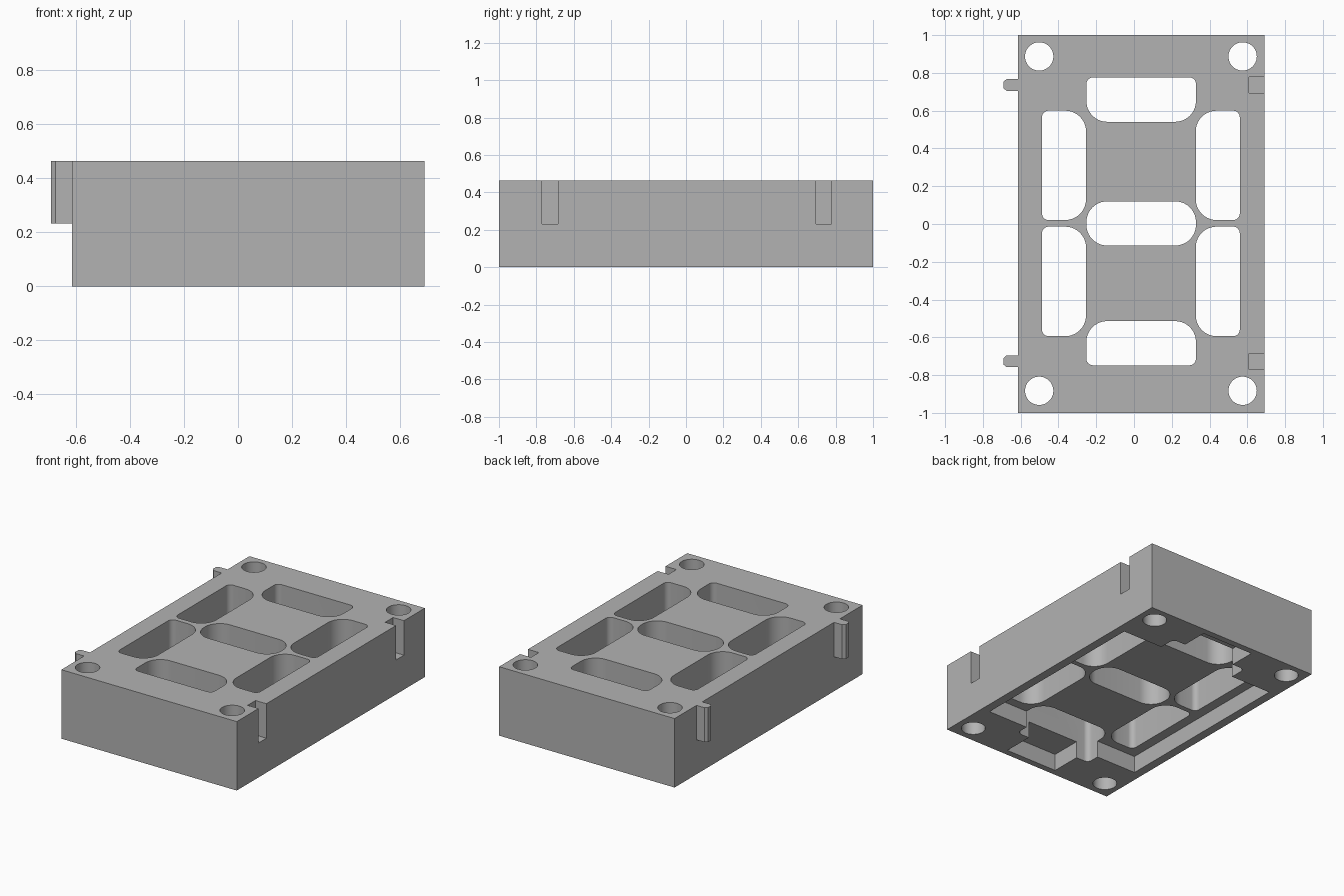
import bpy, bmesh
from math import sin, cos, pi, radians

cube = bpy.data.objects.get("Cube")
if cube:
    bpy.data.objects.remove(cube, do_unlink=True)

grey = bpy.data.materials.new("plain grey")
grey.use_nodes = True
COLOUR = (0.45, 0.45, 0.45, 1)
grey.diffuse_color = COLOUR
grey.node_tree.nodes["Principled BSDF"].inputs["Base Color"].default_value = COLOUR

HEIGHT = 0.464
CX, CY = 0.038, 0.013      # centre of the body in x, of the windows in y
LEFT, RIGHT = -0.615, 0.691


def prism(name, outline, z0, z1):
    """Extrude a counter-clockwise outline from z0 to z1."""
    bm = bmesh.new()
    face = bm.faces.new([bm.verts.new((x, y, z0)) for x, y in outline])
    top = bmesh.ops.extrude_face_region(bm, geom=[face])["geom"]
    bmesh.ops.translate(bm, vec=(0, 0, z1 - z0),
                        verts=[v for v in top if isinstance(v, bmesh.types.BMVert)])
    bmesh.ops.recalc_face_normals(bm, faces=bm.faces)
    mesh = bpy.data.meshes.new(name)
    bm.to_mesh(mesh)
    bm.free()
    mesh.materials.append(grey)
    obj = bpy.data.objects.new(name, mesh)
    bpy.context.collection.objects.link(obj)
    return obj


def rect(x0, x1, y0, y1):
    return [(x0, y0), (x1, y0), (x1, y1), (x0, y1)]


def rounded(x0, x1, y0, y1, radii, steps=10):
    """Rectangle with its own radius at each corner, from (x1, y1) round."""
    corners = [(x1, y1, -1, -1), (x0, y1, 1, -1), (x0, y0, 1, 1), (x1, y0, -1, 1)]
    points = []
    for i, ((x, y, sx, sy), r) in enumerate(zip(corners, radii)):
        for k in range(steps + 1):
            a = (i + k / steps) * pi / 2
            points.append((x + sx * r + r * cos(a), y + sy * r + r * sin(a)))
    return points


def circle(x, y, r, n=48):
    return [(x + r * cos(2 * pi * k / n), y + r * sin(2 * pi * k / n)) for k in range(n)]


body = prism("body", rect(LEFT, RIGHT, -1, 1), 0, HEIGHT)
cutters = []


def cut(name, outline, z0=-0.1, z1=HEIGHT + 0.1):
    cutters.append(prism(name, outline, z0, z1))


# Windows: large radius towards the middle, small radius outside
BIG, SMALL = 0.11, 0.035
W, H = 0.29, 0.117
cut("middle_window", rounded(CX - W, CX + W, CY - 0.01 - H, CY - 0.01 + H, [BIG] * 4))
cut("back_window", rounded(CX - W, CX + W, 0.541, 0.776, [SMALL, SMALL, BIG, BIG]))
cut("front_window", rounded(CX - W, CX + W, -0.748, -0.514, [BIG, BIG, SMALL, SMALL]))
for y0, y1 in ((0.021, 0.6), (-0.594, -0.014)):
    cut("left_window", rounded(0.327, 0.56, y0, y1, [SMALL, BIG, BIG, SMALL]))
    cut("right_window", rounded(-0.487, -0.254, y0, y1, [BIG, SMALL, SMALL, BIG]))

# Corner holes
for x in (CX - 0.54, CX + 0.537):
    for y in (-0.883, 0.887):
        cut("corner_hole", circle(x, y, 0.075))

# Cross-shaped recess underneath, cut as one outline
A, B, C, D = 0.593, 0.195, 0.657, 0.957
half = [(B, -D), (B, -C), (A, -C), (A, C), (B, C), (B, D)]
cross = half + [(-x, -y) for x, y in half]
cut("underside_recess", [(CX + x, y) for x, y in cross], -0.1, 0.115)

# Slots on the left side and matching pegs on the right side
PEG_YS = (0.736, -0.727)
PEG_Z = 0.232
for y in PEG_YS:
    cut("side_slot", rect(0.61, RIGHT + 0.1, y - 0.042, y + 0.042), PEG_Z)
    prism("side_peg", [(LEFT, y + 0.031), (-0.675, y + 0.031), (-0.692, y + 0.016),
                       (-0.692, y - 0.016), (-0.675, y - 0.031), (LEFT, y - 0.031)],
          PEG_Z, HEIGHT)

# Apply the cuts
for c in cutters:
    mod = body.modifiers.new(c.name, "BOOLEAN")
    mod.operation, mod.solver, mod.object = "DIFFERENCE", "EXACT", c
bpy.context.view_layer.update()
mesh = bpy.data.meshes.new_from_object(
    body.evaluated_get(bpy.context.evaluated_depsgraph_get()))
body.modifiers.clear()
body.data = mesh
for c in cutters:
    bpy.data.objects.remove(c, do_unlink=True)

bpy.ops.object.select_all(action="DESELECT")
body.select_set(True)
bpy.context.view_layer.objects.active = body
bpy.ops.object.shade_smooth_by_angle(angle=radians(30))
